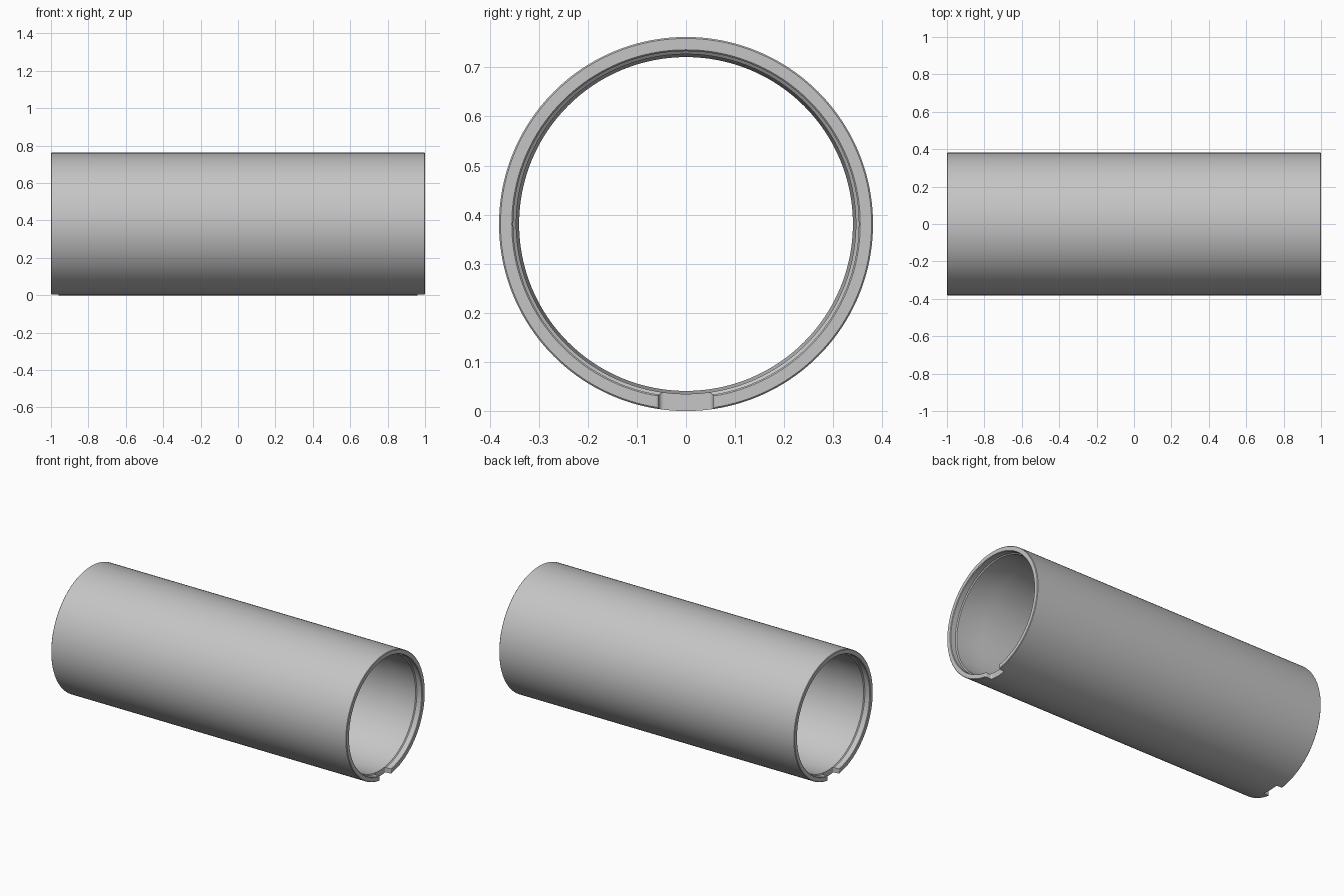
import bpy, bmesh
from math import radians, cos, sin, pi
from mathutils import Vector, Matrix

cube = bpy.data.objects.get("Cube")
if cube:
    bpy.data.objects.remove(cube, do_unlink=True)

R = 0.381            # outer radius, also the height of the axis
SEGMENTS = 160
NOTCH_HALF = 0.055
NOTCH_DEPTH = 0.04

grey = bpy.data.materials.new("light_grey")
grey.use_nodes = True
grey.diffuse_color = (0.56, 0.56, 0.56, 1)
grey.node_tree.nodes["Principled BSDF"].inputs["Base Color"].default_value = grey.diffuse_color


def make_object(name, bm):
    bmesh.ops.recalc_face_normals(bm, faces=bm.faces)
    mesh = bpy.data.meshes.new(name)
    bm.to_mesh(mesh)
    bm.free()
    mesh.materials.append(grey)
    obj = bpy.data.objects.new(name, mesh)
    bpy.context.collection.objects.link(obj)
    return obj


def tube():
    # Half of the wall section as (x, radius): outer skin, end rim, stepped bore
    half = [(0.9, R), (0.997, R), (1, R - 0.003), (1, 0.355), (0.997, 0.352),
            (0.965, 0.352), (0.96, 0.346), (0.8, 0.346), (0.77, 0.34)]
    section = half + [(-x, r) for x, r in reversed(half)]
    bm = bmesh.new()
    rings = []
    for i in range(SEGMENTS):
        a = 2 * pi * i / SEGMENTS
        rings.append([bm.verts.new((x, r * sin(a), R + r * cos(a))) for x, r in section])
    n = len(section)
    for i in range(SEGMENTS):
        a, b = rings[i], rings[(i + 1) % SEGMENTS]
        for j in range(n):
            k = (j + 1) % n
            bm.faces.new((a[j], a[k], b[k], b[j]))
    return make_object("tube", bm)


def notch_cutter(side):
    # Slot outline with rounded inner corners and an eased mouth
    fillet, ease = 0.01, 0.006
    edge = []
    for i in range(6):
        a = pi / 2 * i / 5
        edge.append((1 - NOTCH_DEPTH + fillet * (1 - cos(a)),
                     NOTCH_HALF - fillet + fillet * sin(a)))
    for i in range(6):
        a = pi / 2 * i / 5
        edge.append((1 - ease + ease * sin(a), NOTCH_HALF + ease * (1 - cos(a))))
    edge.append((1.05, NOTCH_HALF + ease))
    outline = edge + [(x, -y) for x, y in reversed(edge)]
    bm = bmesh.new()
    base = bm.faces.new([bm.verts.new((side * x, y, -0.1)) for x, y in outline])
    top = bmesh.ops.extrude_face_region(bm, geom=[base])["geom"]
    bmesh.ops.translate(bm, vec=Vector((0, 0, 0.25)),
                        verts=[v for v in top if isinstance(v, bmesh.types.BMVert)])
    cutter = make_object("notch_cutter", bm)
    cutter.hide_render = True
    return cutter


body = tube()
bpy.context.view_layer.objects.active = body

# Alignment notch under each end
for side in (1, -1):
    cutter = notch_cutter(side)
    mod = body.modifiers.new("notch", 'BOOLEAN')
    mod.operation = 'DIFFERENCE'
    mod.solver = 'EXACT'
    mod.object = cutter
    bpy.ops.object.modifier_apply(modifier=mod.name)
    bpy.data.objects.remove(cutter, do_unlink=True)

bpy.ops.object.select_all(action='DESELECT')
body.select_set(True)
bpy.ops.object.shade_smooth_by_angle(angle=radians(30))
